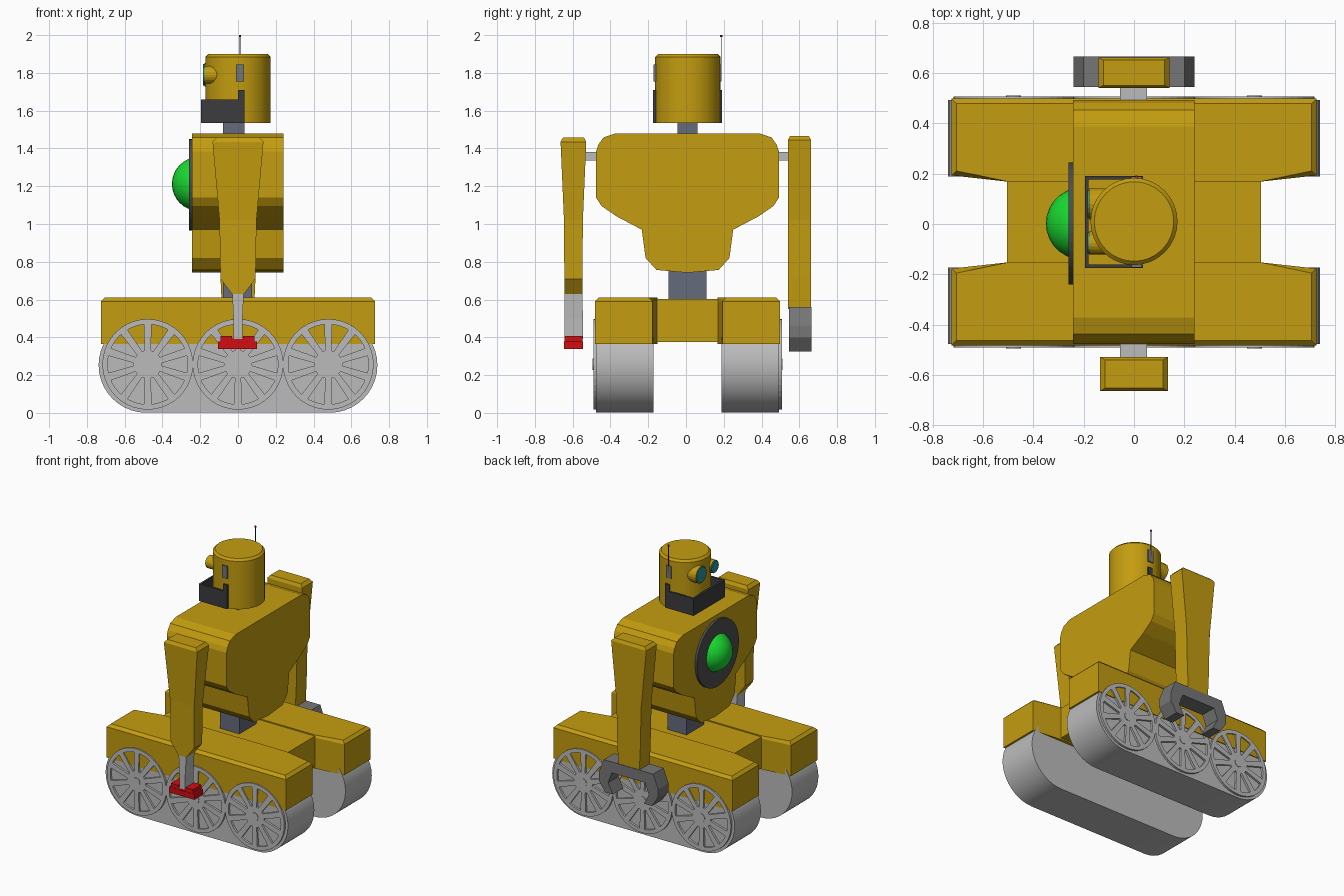
import bpy, bmesh, math
from mathutils import Vector

if "Cube" in bpy.data.objects:
    bpy.data.objects.remove(bpy.data.objects["Cube"])

C = 0.008  # y of the robot's mirror plane (the robot looks towards -x)


def material(name, rgb):
    m = bpy.data.materials.new(name)
    m.diffuse_color = (*rgb, 1)
    m.use_nodes = True
    m.node_tree.nodes["Principled BSDF"].inputs["Base Color"].default_value = m.diffuse_color
    return m


YELLOW = material("yellow", (0.55, 0.335, 0.005))
LIGHT = material("light grey", (0.50, 0.50, 0.50))
MID = material("mid grey", (0.18, 0.18, 0.18))
DARK = material("dark grey", (0.045, 0.045, 0.05))
PLATE = material("plate grey", (0.075, 0.075, 0.08))
STEEL = material("blue grey", (0.13, 0.145, 0.20))
GREEN = material("green", (0.01, 0.70, 0.03))
TEAL = material("teal", (0.02, 0.30, 0.33))
RED = material("red", (0.65, 0.004, 0.006))


def finish(bm, name, mat, smooth=False):
    bmesh.ops.recalc_face_normals(bm, faces=bm.faces)
    me = bpy.data.meshes.new(name)
    bm.to_mesh(me)
    bm.free()
    me.materials.append(mat)
    if smooth:
        for p in me.polygons:
            p.use_smooth = True
        me.set_sharp_from_angle(angle=math.radians(35))
    ob = bpy.data.objects.new(name, me)
    bpy.context.collection.objects.link(ob)
    return ob


def add_prism(bm, pts, axis, a, b):
    """Extrude a 2D outline along an axis from a to b."""
    put = {"x": lambda p, t: (t, p[0], p[1]),
           "y": lambda p, t: (p[0], t, p[1]),
           "z": lambda p, t: (p[0], p[1], t)}[axis]
    lo = [bm.verts.new(put(p, a)) for p in pts]
    hi = [bm.verts.new(put(p, b)) for p in pts]
    bm.faces.new(lo)
    bm.faces.new(hi)
    for i in range(len(pts)):
        j = (i + 1) % len(pts)
        bm.faces.new((lo[i], lo[j], hi[j], hi[i]))


def prism(name, pts, axis, a, b, mat, top_bevel=0, smooth=False):
    bm = bmesh.new()
    add_prism(bm, pts, axis, a, b)
    if top_bevel:
        top = max(v.co.z for v in bm.verts) - 1e-5
        edges = [e for e in bm.edges if all(v.co.z > top for v in e.verts)]
        bmesh.ops.bevel(bm, geom=edges, offset=top_bevel, segments=1, affect="EDGES")
    return finish(bm, name, mat, smooth)


def rect(x0, x1, y0, y1):
    return [(x0, y0), (x1, y0), (x1, y1), (x0, y1)]


def box(name, x, y, z, mat):
    return prism(name, rect(*x, *y), "z", *z, mat)


def circle(cx, cy, r, n):
    return [(cx + r * math.cos(2 * math.pi * i / n),
             cy + r * math.sin(2 * math.pi * i / n)) for i in range(n)]


def loft(name, sections, yc, mat):
    """Stack of rectangles: (z, half x, half y)."""
    bm = bmesh.new()
    rings = [[bm.verts.new((sx * hx, yc + sy * hy, z))
              for sx, sy in ((-1, -1), (1, -1), (1, 1), (-1, 1))]
             for z, hx, hy in sections]
    bm.faces.new(rings[0])
    bm.faces.new(rings[-1])
    for r, s in zip(rings, rings[1:]):
        for i in range(4):
            bm.faces.new((r[i], r[(i + 1) % 4], s[(i + 1) % 4], s[i]))
    return finish(bm, name, mat)


def wheel(name, cx, cz, ya, yb):
    """Spoked disc: rim, ten spokes, hub and cap."""
    bm = bmesh.new()
    n, spokes = 40, 10
    at = lambda r, t, w=0: (cx + r * math.cos(t) - w * math.sin(t),
                            cz + r * math.sin(t) + w * math.cos(t))
    for i in range(n):  # rim segments
        t, u = 2 * math.pi * i / n, 2 * math.pi * (i + 1) / n
        add_prism(bm, [at(.212, t), at(.24, t), at(.24, u), at(.212, u)], "y", ya, yb)
    bmesh.ops.remove_doubles(bm, verts=bm.verts, dist=1e-5)
    seen = {}
    for f in bm.faces:  # drop the walls shared by neighbouring segments
        seen.setdefault(tuple(round(c, 4) for c in f.calc_center_median()), []).append(f)
    bmesh.ops.delete(bm, geom=[f for g in seen.values() if len(g) > 1 for f in g],
                     context="FACES")
    for i in range(spokes):
        t = 2 * math.pi * (i + .5) / spokes
        add_prism(bm, [at(.06, t, -.016), at(.215, t, -.021),
                       at(.215, t, .021), at(.06, t, .016)], "y", ya, yb)
    add_prism(bm, circle(cx, cz, .075, 30), "y", ya, yb)
    add_prism(bm, circle(cx, cz, .03, 16), "y", ya, yb + .004 * (1 if yb > ya else -1))
    finish(bm, name, LIGHT)


# Tracks, wheels and fenders on both sides
TZ, TR = 0.253, 0.252
stadium = [(.486 * s + TR * math.cos(a), TZ + TR * math.sin(a))
           for s, start in ((1, -.5), (-1, .5))
           for a in [math.pi * (start + k / 20) for k in range(21)]]
for side, label in ((-1, "right"), (1, "left")):
    Y = lambda d: C + side * d
    prism(label + "_track", stadium, "y", Y(.18), Y(.484), LIGHT, smooth=True)
    for i, x in enumerate((-.478, 0, .478)):
        wheel(f"{label}_wheel_{i + 1}", x, .257, Y(.48), Y(.499))
    prism(label + "_fender",
          [(-.725, Y(.49)), (.725, Y(.49)), (.725, Y(.185)), (.5, Y(.16)),
           (-.5, Y(.16)), (-.725, Y(.185))], "z", .365, .61, YELLOW, top_bevel=.02)
    box(label + "_shoulder_pin", (-.055, .052), sorted((Y(.46), Y(.55))), (1.337, 1.382), LIGHT)

# Chassis bridge, waist and neck
box("chassis_bridge", (-.505, .505), (C - .17, C + .17), (.375, .602), YELLOW)
box("waist", (-.08, .075), (C - .1, C + .1), (.58, .78), STEEL)
box("neck", (-.08, .035), (C - .053, C + .053), (1.45, 1.56), STEEL)

# Torso: half outline mirrored
half = [(0, .742), (.165, .757), (.222, .82), (.242, .97), (.375, 1.04), (.455, 1.095),
        (.484, 1.14), (.484, 1.385), (.472, 1.42), (.445, 1.458), (.38, 1.48)]
prism("torso", [(C + y, z) for y, z in half] + [(C - y, z) for y, z in half[:0:-1]],
      "x", -.243, .24, YELLOW)

# Chest plate and lamp
prism("chest_plate", circle(0.002, 1.208, .242, 40), "x", -.26, -.24, PLATE)
bm = bmesh.new()
bmesh.ops.create_uvsphere(bm, u_segments=28, v_segments=16, radius=.143)
bmesh.ops.translate(bm, verts=bm.verts, vec=Vector((-.207, .002, 1.212)))
finish(bm, "chest_lamp", GREEN, True)

# Head, jaw guard, eyes, ears
prism("head", circle(0, C + .002, .173, 32), "z", 1.535, 1.9, YELLOW, top_bevel=.015, smooth=True)
box("jaw_front", (-.195, -.18), (C - .183, C + .183), (1.535, 1.66), DARK)
for s, label in ((-1, "right"), (1, "left")):
    y = sorted((C + s * .183, C + s * .168))
    prism(label + "_jaw_side", [(-.185, 1.535), (.035, 1.535), (.035, 1.71), (0, 1.71),
                                (0, 1.66), (-.185, 1.66)], "y", *y, DARK)
    box(label + "_ear", (-.01, .032), sorted((C + s * .16, C + s * .18)), (1.755, 1.845), MID)
for label, y, r in (("large", .08, .062), ("small", -.075, .046)):
    prism(label + "_eye_barrel", circle(y, 1.79, r, 20), "x", -.178, -.1, YELLOW)
    prism(label + "_eye_lens", circle(y, 1.79, r * .9, 20), "x", -.184, -.176, TEAL)

# Antenna
prism("antenna", circle(.01, .187, .0025, 6), "z", 1.8, 1.992, DARK)
prism("antenna_tip", circle(.01, .187, .006, 8), "z", 1.99, 2.0, RED)

# Right arm with tool
loft("right_arm", [(.63, .032, .048), (.71, .093, .048), (1.02, .098, .05),
                   (1.435, .135, .068), (1.457, .115, .056)], -.596, YELLOW)
loft("right_forearm", [(.39, .024, .049), (.5, .024, .049), (.64, .031, .047)], -.595, LIGHT)
box("tool_base", (-.106, .1), (-.645, -.545), (.338, .378), RED)
for s, label in ((-1, "front"), (1, "back")):
    box(label + "_tool_jaw", sorted((s * .03 - .003, s * .09 - .003)), (-.643, -.547), (.37, .408), RED)
box("tool_centre", (-.035, .03), (-.64, -.55), (.37, .395), RED)

# Left arm with claw
loft("left_arm", [(.55, .085, .06), (.72, .093, .06), (1.02, .1, .06),
                  (1.445, .142, .061), (1.467, .122, .05)], .601, YELLOW)
claw = [(.2, .56), (.24, .46), (.24, .4), (.19, .325), (.125, .325), (.165, .4), (.135, .48)]
prism("left_claw", claw + [(-x, z) for x, z in reversed(claw)], "y", .545, .665, MID)
